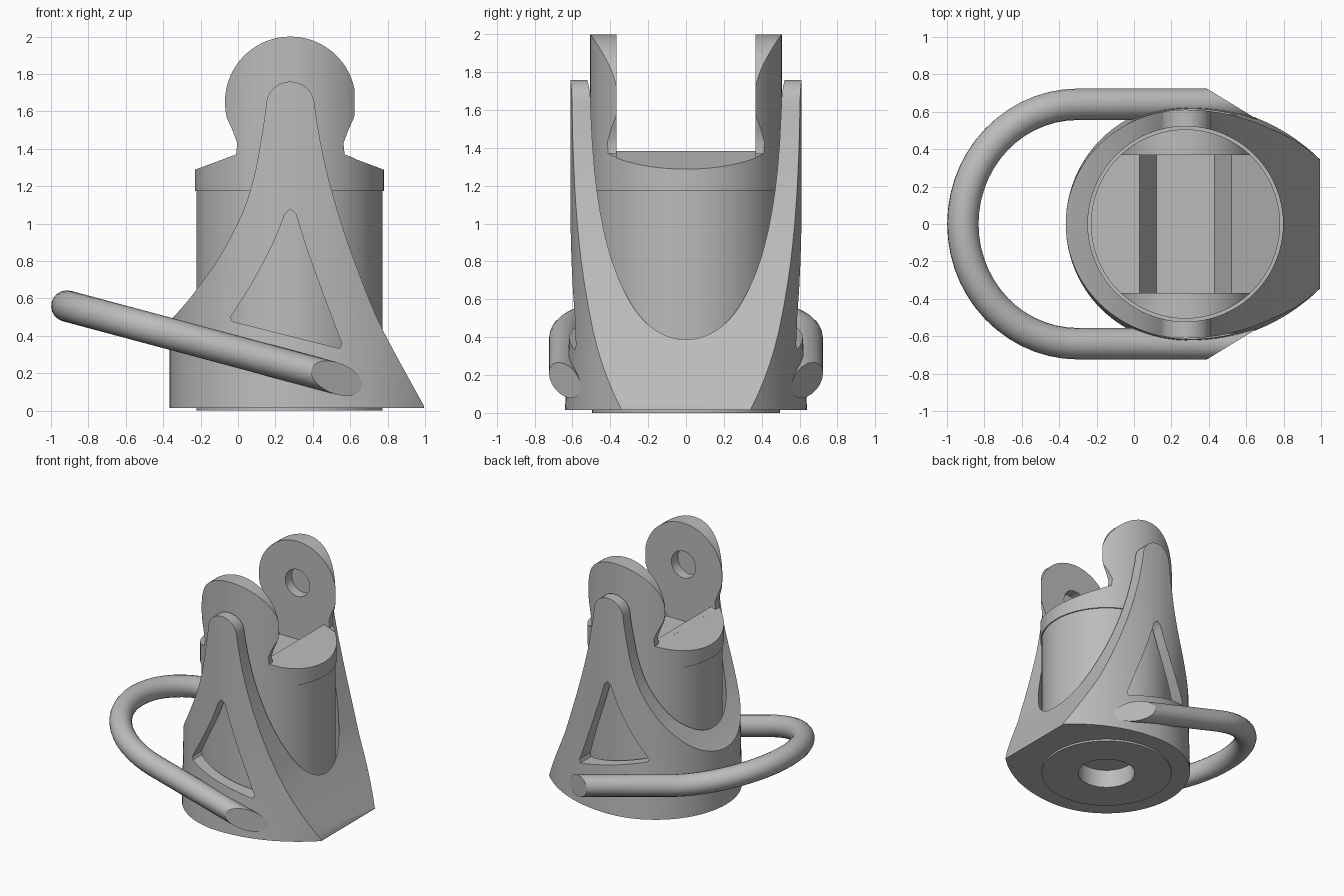
import bpy, bmesh
from math import sin, cos, pi, radians
from mathutils import Vector

if "Cube" in bpy.data.objects:
    bpy.data.objects.remove(bpy.data.objects["Cube"])

CX = 0.275  # x of the upright axis

grey = bpy.data.materials.new("plain grey")
grey.use_nodes = True
grey.diffuse_color = (0.5, 0.5, 0.5, 1)
grey.node_tree.nodes["Principled BSDF"].inputs["Base Color"].default_value = (0.5, 0.5, 0.5, 1)


def finish(bm, name):
    bmesh.ops.recalc_face_normals(bm, faces=bm.faces)
    mesh = bpy.data.meshes.new(name)
    bm.to_mesh(mesh)
    bm.free()
    mesh.materials.append(grey)
    ob = bpy.data.objects.new(name, mesh)
    bpy.context.collection.objects.link(ob)
    return ob


def loft(rings, name):
    """Solid through matching closed rings of points."""
    bm = bmesh.new()
    rows = [[bm.verts.new(p) for p in ring] for ring in rings]
    n = len(rows[0])
    for a, b in zip(rows, rows[1:]):
        for i in range(n):
            j = (i + 1) % n
            bm.faces.new((a[i], a[j], b[j], b[i]))
    bm.faces.new(rows[0])
    bm.faces.new(rows[-1])
    return finish(bm, name)


def prism(profile, y0, y1, name="cutter"):
    return loft([[(x, y, z) for x, z in profile] for y in (y0, y1)], name)


def arc(cx, cy, r, a0, a1, n):
    steps = [radians(a0 + (a1 - a0) * i / n) for i in range(n + 1)]
    return [(cx + r * cos(a), cy + r * sin(a)) for a in steps]


def cylinder(r, z0, z1, name="cutter"):
    ring = arc(CX, 0, r, 0, 360, 96)[:-1]
    return loft([[(x, y, z) for x, y in ring] for z in (z0, z1)], name)


def spline(pts, n=5):
    """Smooth curve through a few points."""
    p = [Vector(q) for q in [pts[0]] + pts + [pts[-1]]]
    out = []
    for a, b, c, d in zip(p, p[1:], p[2:], p[3:]):
        for i in range(n):
            t = i / n
            out.append(0.5 * (2 * b + (c - a) * t + (2 * a - 5 * b + 4 * c - d) * t * t
                              + (3 * b - a - 3 * c + d) * t ** 3))
    return out + [p[-1]]


def combine(ob, cutter, op):
    mod = ob.modifiers.new("cut", "BOOLEAN")
    mod.operation, mod.solver, mod.object = op, "EXACT", cutter
    bpy.context.view_layer.objects.active = ob
    bpy.ops.object.modifier_apply(modifier=mod.name)
    bpy.data.objects.remove(cutter)


def smooth(ob, angle=30):
    bpy.ops.object.select_all(action="DESELECT")
    ob.select_set(True)
    bpy.context.view_layer.objects.active = ob
    bpy.ops.object.shade_smooth_by_angle(angle=radians(angle))


# Outer shell: round plan drawn out to a blunt nose, slightly slimmer above
side = arc(CX, -0.386, 1.026, 45.4, 90, 14)
back = arc(CX, 0, 0.64, 90, 270, 48)[1:-1]
plan = side + back + [(x, -y) for x, y in reversed(side)]
shell = loft([[(x, y * k, z) for x, y in plan]
              for z, k in ((0.015, 1), (0.5, 0.955), (1.9, 0.955))], "outer_shell")

# Shell is trimmed to a flared arch with a rounded tip
left = spline([(-0.4, 0.445), (-0.3, 0.55), (-0.22, 0.65), (-0.1, 0.82), (0.02, 1.05),
               (0.085, 1.25), (0.125, 1.46), (0.15, 1.62)])
tip = arc(0.28, 1.63, 0.13, 170, 10, 12)
right = spline([(0.41, 1.62), (0.448, 1.4), (0.5, 1.18), (0.58, 0.92), (0.68, 0.65),
                (0.78, 0.42), (1.0, 0.015)])
arch = [(-0.4, 0)] + [tuple(p) for p in left[:-1]] + tip + [tuple(p) for p in right[1:]] + [(1.0, 0)]
combine(shell, prism(arch, -1, 1), "INTERSECT")
combine(shell, cylinder(0.522, 0.05, 2.2), "DIFFERENCE")
combine(shell, cylinder(0.3, -0.1, 0.2), "DIFFERENCE")

# Triangular windows through both arch faces
window = ([tuple(p) for p in spline([(-0.04, 0.5), (0.08, 0.69), (0.19, 0.9), (0.25, 1.05)], 4)]
          + [(0.28, 1.078)]
          + [tuple(p) for p in spline([(0.31, 1.05), (0.37, 0.86), (0.46, 0.61), (0.555, 0.36)], 4)]
          + [(0.545, 0.332), (-0.03, 0.477)])
combine(shell, prism(window, -1, 1), "DIFFERENCE")
smooth(shell)

# Inner core with a recess in its underside
core = cylinder(0.497, 0, 1.185, "core")
combine(core, cylinder(0.215, -0.1, 0.15), "DIFFERENCE")
smooth(core)

# Cap with two round ears, trimmed to the core's round shape
neck_l = [(-0.3, 1.262), (-0.01, 1.37), (-0.004, 1.43), (-0.03, 1.5)]
ear = arc(CX + 0.005, 1.65, 0.35, 194, -14, 40)
neck_r = [(2 * CX + 0.01 - x, z) for x, z in reversed(neck_l)]
cap = cylinder(0.506, 1.175, 2.2, "cap_and_ears")
combine(cap, prism([(-0.3, 1.0)] + neck_l + ear + neck_r + [(0.86, 1.0)], -1, 1), "INTERSECT")

# Slot between the ears with a sloped pocket below, and blind pin holes
slot = [(-0.4, 2.3), (-0.4, 1.225), (0.03, 1.385), (0.12, 1.2),
        (0.43, 1.2), (0.52, 1.385), (0.95, 1.225), (0.95, 2.3)]
combine(cap, prism(slot, -0.368, 0.368), "DIFFERENCE")
combine(cap, prism(arc(CX + 0.005, 1.66, 0.11, 0, 360, 24)[:-1], -0.45, 0.45), "DIFFERENCE")
smooth(cap)

# Tilted loop handle: a round bar swept along a U
path = [(0.8, 0.64)] + [(-0.3 + 0.615 * cos(a), 0.64 * sin(a))
                        for a in (pi / 2 + pi * i / 28 for i in range(29))] + [(0.8, -0.64)]
path = [Vector((x, y, 0.18 - 0.268 * (x - 0.5))) for x, y in path]
tilt = Vector((0.268, 0, 1)).normalized()
rings = []
for i, p in enumerate(path):
    along = (path[min(i + 1, len(path) - 1)] - path[max(i - 1, 0)]).normalized()
    across = along.cross(tilt)
    rings.append([p + 0.084 * (across * cos(a) + tilt * sin(a))
                  for a in (2 * pi * k / 20 for k in range(20))])
handle = loft(rings, "loop_handle")

# Handle ends are sliced off at an angle
bm = bmesh.new()
bm.from_mesh(handle.data)
for s in (1, -1):
    cut = bmesh.ops.bisect_plane(bm, geom=bm.verts[:] + bm.edges[:] + bm.faces[:],
                                 plane_co=(0.39, s * 0.724, 0), plane_no=(0.52, s * 0.85, 0),
                                 clear_outer=True)
    rim = [e for e in cut["geom_cut"] if isinstance(e, bmesh.types.BMEdge)]
    bmesh.ops.contextual_create(bm, geom=rim)
bmesh.ops.recalc_face_normals(bm, faces=bm.faces)
bm.to_mesh(handle.data)
bm.free()
smooth(handle)
